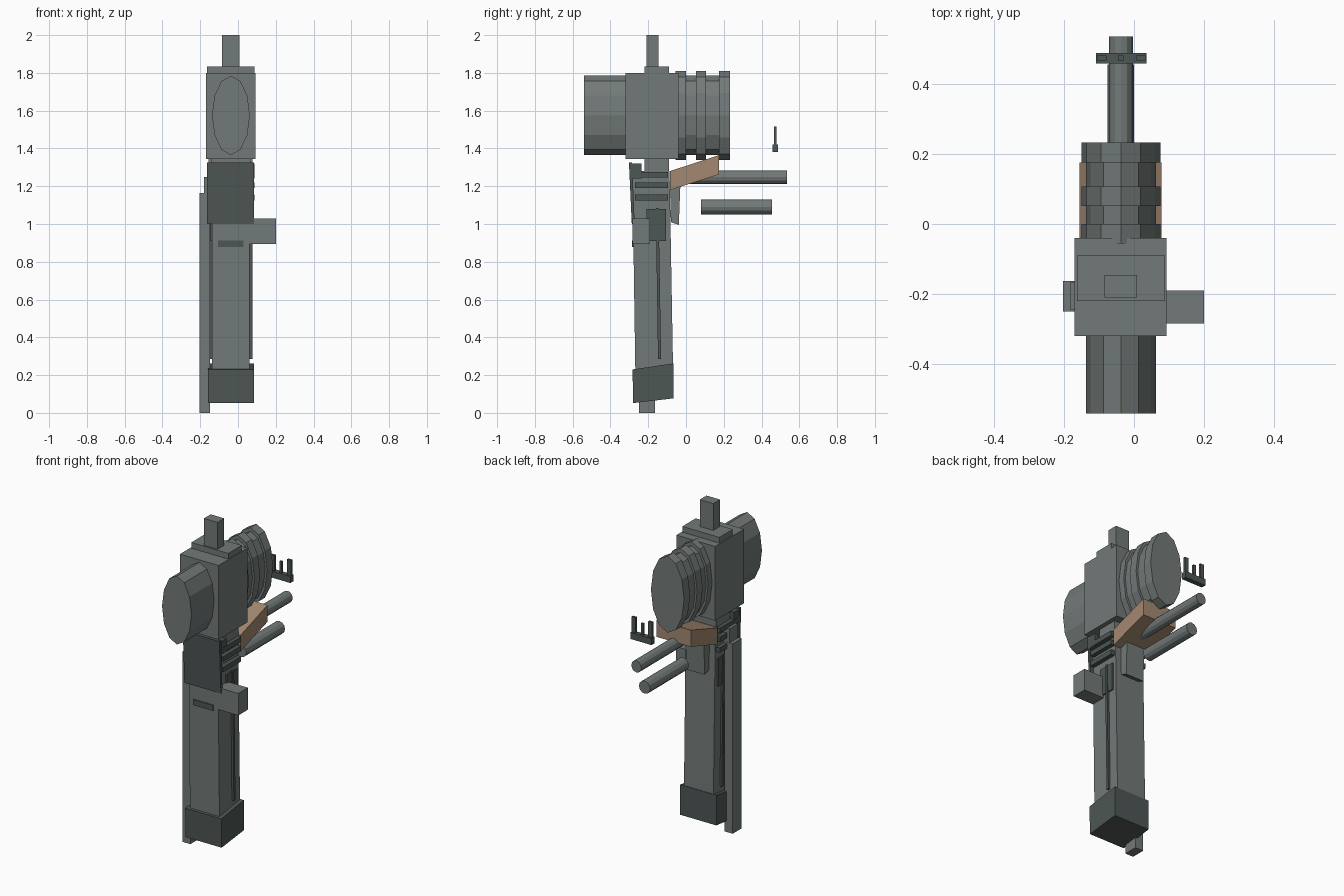
import bpy, bmesh, math

if "Cube" in bpy.data.objects:
    bpy.data.objects.remove(bpy.data.objects["Cube"])

def material(name, rgb):
    m = bpy.data.materials.new(name)
    m.diffuse_color = (*rgb, 1)
    m.use_nodes = True
    m.node_tree.nodes["Principled BSDF"].inputs["Base Color"].default_value = m.diffuse_color
    return m

GREY = material("steel grey", (0.17, 0.195, 0.19))
DARK = material("dark green grey", (0.075, 0.095, 0.09))
WOOD = material("wood brown", (0.37, 0.25, 0.165))
CX = -0.0375  # centre line of the body

def finish(name, bm, mat):
    bmesh.ops.recalc_face_normals(bm, faces=bm.faces)
    me = bpy.data.meshes.new(name)
    bm.to_mesh(me)
    bm.free()
    me.materials.append(mat)
    ob = bpy.data.objects.new(name, me)
    bpy.context.collection.objects.link(ob)
    return ob

def prism(name, x0, x1, profile, mat):
    """Side profile of (y, z) points pushed from x0 to x1."""
    bm = bmesh.new()
    a = [bm.verts.new((x0, y, z)) for y, z in profile]
    b = [bm.verts.new((x1, y, z)) for y, z in profile]
    bm.faces.new(a)
    bm.faces.new(b[::-1])
    n = len(a)
    for i in range(n):
        bm.faces.new((a[i], b[i], b[(i + 1) % n], a[(i + 1) % n]))
    return finish(name, bm, mat)

def box(name, x0, x1, y0, y1, z0, z1, mat):
    return prism(name, x0, x1, [(y0, z0), (y1, z0), (y1, z1), (y0, z1)], mat)

def lathe(name, sections, cz, sides, mat):
    """Elliptic sections (y, rx, rz) joined along y, capped at both ends."""
    bm = bmesh.new()
    rings = []
    for y, rx, rz in sections:
        rings.append([bm.verts.new((CX + rx * math.cos(t), y, cz + rz * math.sin(t)))
                      for t in (2 * math.pi * i / sides for i in range(sides))])
    for a, b in zip(rings, rings[1:]):
        for i in range(sides):
            j = (i + 1) % sides
            bm.faces.new((a[i], a[j], b[j], b[i]))
    bm.faces.new(rings[0])
    bm.faces.new(rings[-1])
    return finish(name, bm, mat)

# Head: block, neck, top plate, post
box("head_block", -0.17, 0.092, -0.32, -0.04, 1.345, 1.80, GREY)
box("head_neck", -0.14, 0.065, -0.22, -0.09, 1.25, 1.36, GREY)
box("top_plate", -0.163, 0.088, -0.22, -0.09, 1.79, 1.835, GREY)
box("top_post", -0.084, 0.008, -0.21, -0.145, 1.82, 2.0, GREY)

# Oval drum at the front and ribbed drum at the rear
lathe("front_drum", [(-0.54, 0.1, 0.21), (-0.31, 0.1, 0.21)], 1.575, 12, GREY)
ribs = []
for y0, y1 in ((-0.055, 0.0), (0.052, 0.107), (0.175, 0.233)):
    ribs += [(y0, 0.1, 0.21), (y0, 0.1125, 0.235), (y1, 0.1125, 0.235), (y1, 0.1, 0.21)]
lathe("ribbed_drum", ribs[1:-1], 1.575, 12, GREY)

# Two rods reaching back
lathe("upper_rod", [(0.0, 0.034, 0.036), (0.535, 0.034, 0.036)], 1.248, 12, GREY)
lathe("lower_rod", [(0.08, 0.038, 0.039), (0.455, 0.038, 0.039)], 1.09, 12, GREY)

# Floating three pronged sight
box("sight_base", -0.108, 0.035, 0.458, 0.488, 1.38, 1.42, DARK)
for i, (x, w, top) in enumerate(((-0.092, 0.013, 1.515), (CX, 0.008, 1.49), (0.02, 0.013, 1.515))):
    box(f"sight_prong_{i}", x - w, x + w, 0.466, 0.48, 1.41, top, DARK)

# Wooden wedge and the bracket under it
prism("wood_grip", -0.155, 0.078, [(-0.085, 1.18), (0.175, 1.262), (0.175, 1.365), (-0.085, 1.28)], WOOD)
prism("rear_bracket", -0.1, 0.025, [(-0.08, 1.01), (-0.038, 0.995), (-0.03, 1.2), (-0.085, 1.2)], GREY)

# Tall column and foot
prism("column", -0.138, 0.062, [(-0.268, 0.2), (-0.068, 0.2), (-0.087, 1.28), (-0.284, 1.28)], GREY)
prism("foot", -0.16, 0.085, [(-0.28, 0.052), (-0.065, 0.077), (-0.065, 0.262), (-0.283, 0.23)], DARK)

# Side rails, rail plates and ribs mirrored on both flanks
for side, s in (("left", -1), ("right", 1)):
    def flank(d0, d1):
        return sorted((CX + s * d0, CX + s * d1))
    prism(f"rail_{side}", *flank(0.095, 0.113),
          [(-0.148, 0.285), (-0.132, 0.285), (-0.145, 1.085), (-0.16, 1.085)], DARK)
    box(f"rail_plate_{side}", *flank(0.095, 0.108), -0.208, -0.105, 0.91, 1.08, DARK)
    for i, z in enumerate((1.14, 1.205, 1.26)):
        box(f"rib_{side}_{i}", *flank(0.095, 0.126), -0.27, -0.095, z - 0.015, z + 0.015, DARK)
    box(f"hook_{side}", *flank(0.1, 0.124), -0.285, -0.235, 1.24, 1.32, DARK)

# Front plate, small front slot
prism("front_plate", -0.163, 0.085, [(-0.287, 1.0), (-0.272, 1.0), (-0.285, 1.325), (-0.302, 1.325)], DARK)
box("front_slot", -0.105, 0.03, -0.285, -0.27, 0.878, 0.912, DARK)

# Long side bar with its upper tab, and side knob
box("side_bar", -0.203, -0.148, -0.25, -0.163, 0.0, 1.165, GREY)
box("side_bar_tab", -0.181, -0.13, -0.245, -0.165, 1.15, 1.25, GREY)
box("side_knob", 0.05, 0.2, -0.283, -0.19, 0.895, 1.03, GREY)
